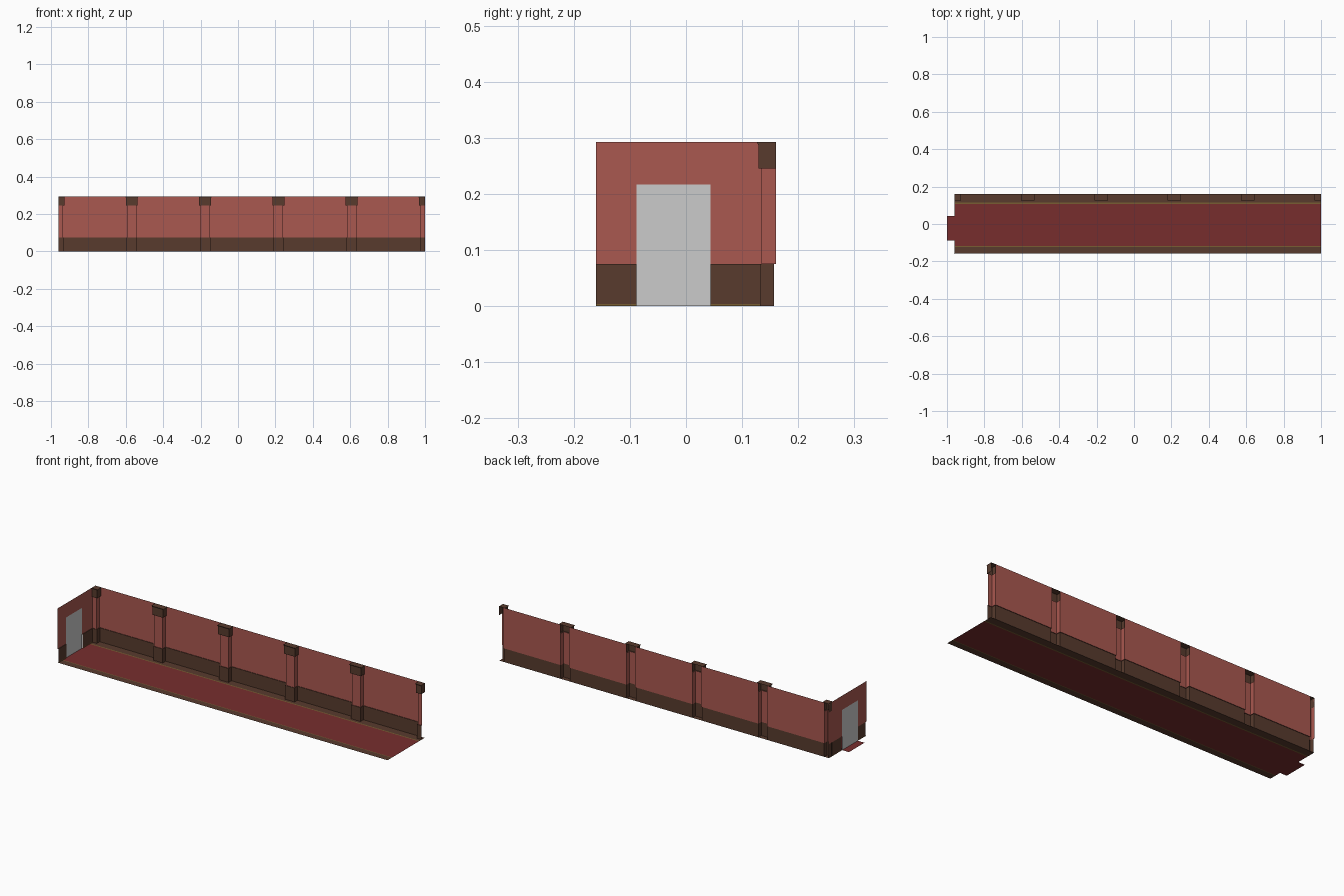
import bpy

if "Cube" in bpy.data.objects:
    bpy.data.objects.remove(bpy.data.objects["Cube"])

X0, X1 = -0.96, 1.0          # corridor ends
TOP, DADO, CAP = 0.293, 0.075, 0.245
CENTRES = [X0 + i * (X1 - X0) / 5 for i in range(6)]


def material(name, rgb):
    m = bpy.data.materials.new(name)
    m.diffuse_color = (*rgb, 1)
    m.use_nodes = True
    m.node_tree.nodes["Principled BSDF"].inputs["Base Color"].default_value = m.diffuse_color
    return m


RED = material("wall red", (0.40, 0.098, 0.080))
BROWN = material("dark wood", (0.098, 0.044, 0.027))
CARPET = material("carpet red", (0.185, 0.027, 0.027))
GOLD = material("dull gold", (0.19, 0.11, 0.032))
GREY = material("door grey", (0.60, 0.60, 0.60))


def build(name, quads, mat):
    """Mesh of separate sheet faces, welded."""
    verts, faces = [], []
    index = {}
    for q in quads:
        f = []
        for p in q:
            k = tuple(round(c, 5) for c in p)
            if k not in index:
                index[k] = len(verts)
                verts.append(k)
            f.append(index[k])
        if len(set(f)) == len(f):
            faces.append(f)
    me = bpy.data.meshes.new(name)
    me.from_pydata(verts, [], faces)
    me.materials.append(mat)
    ob = bpy.data.objects.new(name, me)
    bpy.context.collection.objects.link(ob)
    return ob


def clamp(x):
    return min(max(x, X0), X1)


def bump(c, half, y_back, y_front):
    """Plan outline of one pilaster, cut off at the corridor ends."""
    return [(clamp(c - half), y_back), (clamp(c - half), y_front),
            (clamp(c + half), y_front), (clamp(c + half), y_back)]


def wall_path(half, y_back, y_front):
    return [p for c in CENTRES for p in bump(c, half, y_back, y_front)]


def bridge(a, za, b, zb):
    """Faces joining two plan outlines at two heights."""
    return [[(*a[i], za), (*a[i + 1], za), (*b[i + 1], zb), (*b[i], zb)]
            for i in range(len(a) - 1)]


def trim_ends(path):
    return path[1:-1]        # drop the end returns of the half pilasters


# back wall: dado with ledge, then upper wall with shafts
low = trim_ends(wall_path(0.028, 0.157, 0.132))
high = trim_ends(wall_path(0.025, 0.16, 0.135))
build("back_dado", bridge(low, 0, low, DADO) + bridge(low, DADO, high, DADO), BROWN)
panels = [[(a + 0.025, 0.16, CAP), (b - 0.025, 0.16, CAP),
           (b - 0.025, 0.16, TOP), (a + 0.025, 0.16, TOP)]
          for a, b in zip(CENTRES, CENTRES[1:])]
build("back_wall", bridge(high, DADO, high, CAP) + panels, RED)

# pilaster capitals, hollow behind, with a small flared lip and lid
for i, c in enumerate(CENTRES):
    shaft = bump(c, 0.025, 0.16, 0.135)
    body = bump(c, 0.032, 0.16, 0.129)
    lip = bump(c, 0.036, 0.16, 0.126)
    quads = (bridge(shaft, CAP, body, CAP) + bridge(body, CAP, body, 0.287)
             + bridge(body, 0.287, lip, TOP) + [[(*p, TOP) for p in lip]])
    build(f"capital_{i + 1}", quads, BROWN)


def plate_x(x, y0, y1, z0, z1):
    return [(x, y0, z0), (x, y1, z0), (x, y1, z1), (x, y0, z1)]


def plate_z(z, x0, x1, y0, y1):
    return [(x0, y0, z), (x1, y0, z), (x1, y1, z), (x0, y1, z)]


# end wall around the doorway
D0, D1, DT = -0.088, 0.044, 0.217
XD = X0 + 0.003
build("end_wall", [plate_x(X0, -0.16, D0, DADO, TOP),
                   plate_x(X0, D1, 0.16, DADO, TOP),
                   plate_x(X0, D0, D1, DT, TOP)], RED)
sides = [(-0.16, D0), (D1, 0.157)]
build("end_dado", [plate_x(XD, a, b, 0.004, DADO) for a, b in sides]
      + [plate_z(DADO, X0, XD, a, b) for a, b in sides], BROWN)
build("end_skirting", [plate_x(XD, a, b, 0, 0.004) for a, b in sides], GOLD)
build("door", [plate_x(X0, D0, D1, 0, DT)], GREY)

# floor: carpet, gold stripes, wooden borders, and threshold
build("carpet", [plate_z(0, X0, X1, -0.118, 0.108),
                 plate_z(0, -1.0, X0, D0, D1)], CARPET)
build("carpet_stripes", [plate_z(0, X0, X1, -0.122, -0.118),
                         plate_z(0, X0, X1, 0.108, 0.115)], GOLD)
build("floor_borders", [plate_z(0, X0, X1, -0.158, -0.122),
                        plate_z(0, X0, X1, 0.115, 0.157)], BROWN)
